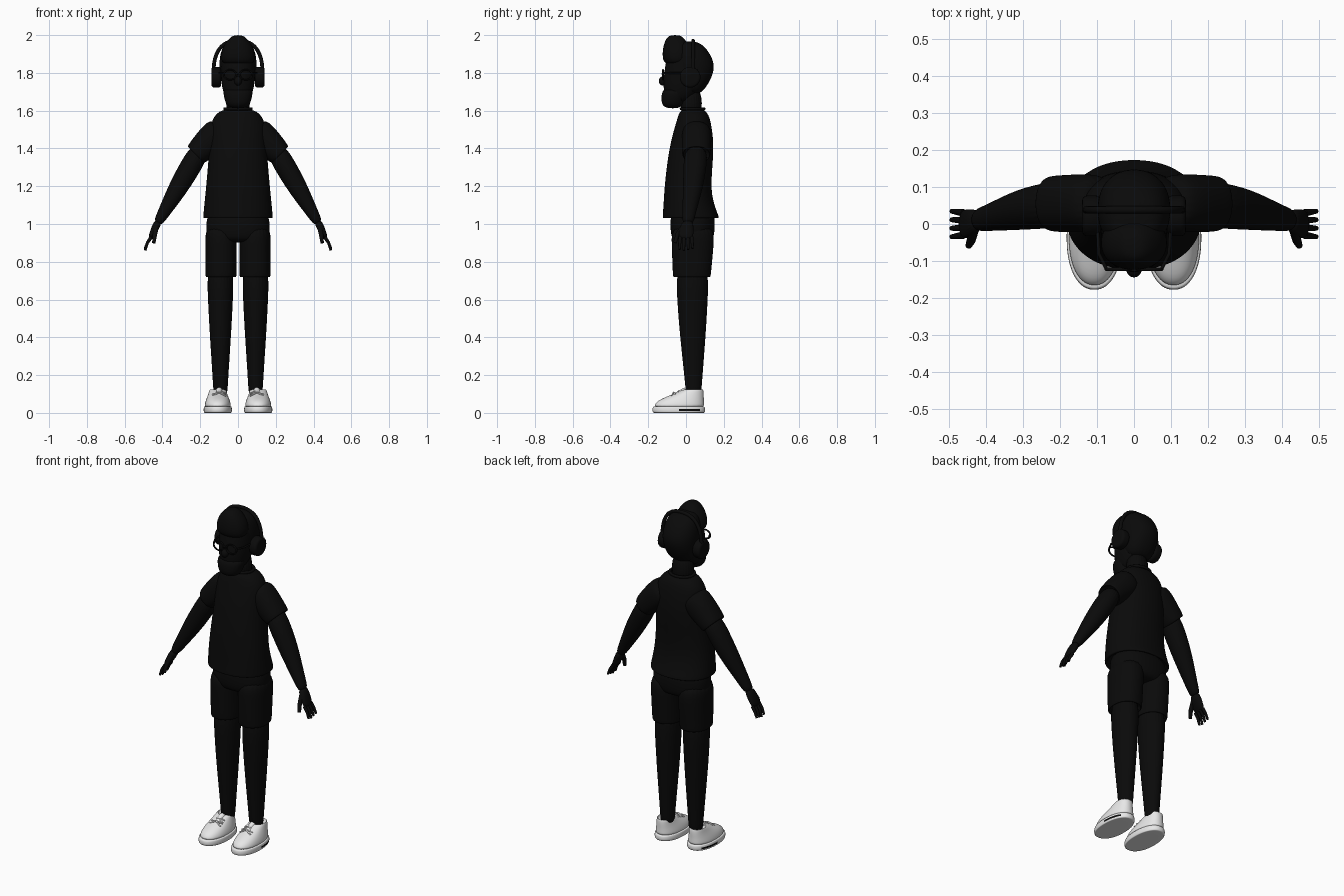
import bpy, bmesh, math

cube = bpy.data.objects.get("Cube")
if cube:
    bpy.data.objects.remove(cube, do_unlink=True)


def material(name, value):
    mat = bpy.data.materials.new(name)
    mat.use_nodes = True
    color = (value, value, value, 1)
    mat.diffuse_color = color
    mat.node_tree.nodes["Principled BSDF"].inputs["Base Color"].default_value = color
    return mat


BLACK = material("matte black", 0.003)
WHITE = material("shoe white", 0.8)
SIDES = (("left", 1), ("right", -1))


def finish(ob, name, mat=BLACK):
    ob.name = name
    ob.data.materials.append(mat)
    for face in ob.data.polygons:
        face.use_smooth = True
    return ob


def rounded(value, power):
    """Bend a sine or cosine towards a squarer outline."""
    return math.copysign(abs(value) ** (2 / power), value)


def fold(row, lift):
    """Inner copy of a ring, tucked inside a garment opening."""
    y, z, width, depth = row
    return (y, z + lift, width * 0.88, depth * 0.88)


def loft(name, x, rows, mat=BLACK, side=1, lean=0, power=2.2, sides=24):
    """Skin rounded rings (y, z, half width, half depth).
    Lean moves the rings outwards as they go down and tilts them to match."""
    bm = bmesh.new()
    tilt = math.atan(lean)
    rings = []
    for y, z, width, depth in rows:
        ring = []
        middle = x + lean * (rows[0][1] - z)
        for i in range(sides):
            angle = math.tau * i / sides
            u = width * rounded(math.cos(angle), power)
            v = depth * rounded(math.sin(angle), power)
            ring.append(bm.verts.new((side * (middle + u * math.cos(tilt)), y + v,
                                      z + u * math.sin(tilt))))
        rings.append(ring)
    for upper, lower in zip(rings, rings[1:]):
        for i in range(sides):
            bm.faces.new((upper[i - 1], upper[i], lower[i], lower[i - 1]))
    bm.faces.new(rings[0])
    bm.faces.new(rings[-1])
    bmesh.ops.recalc_face_normals(bm, faces=bm.faces)
    mesh = bpy.data.meshes.new(name)
    bm.to_mesh(mesh)
    bm.free()
    ob = bpy.data.objects.new(name, mesh)
    bpy.context.collection.objects.link(ob)
    smooth = ob.modifiers.new("Smooth", "SUBSURF")
    smooth.levels = smooth.render_levels = 2
    return finish(ob, name, mat)


def tube(name, points, radius, mat=BLACK, side=1, taper=1.0):
    """Round tube through points, thinning towards its end."""
    curve = bpy.data.curves.new(name, "CURVE")
    curve.dimensions = "3D"
    curve.bevel_depth = radius
    curve.use_fill_caps = True
    spline = curve.splines.new("POLY")
    last = len(points) - 1
    spline.points.add(last)
    for i, (x, y, z) in enumerate(points):
        spline.points[i].co = (side * x, y, z, 1)
        spline.points[i].radius = 1 + (taper - 1) * i / last
    ob = bpy.data.objects.new(name, curve)
    bpy.context.collection.objects.link(ob)
    bpy.ops.object.select_all(action="DESELECT")
    ob.select_set(True)
    bpy.context.view_layer.objects.active = ob
    bpy.ops.object.convert(target="MESH")
    finish(bpy.context.object, name, mat)


def ring(name, location, radius, thickness, scale, rotation=(0, 0, 0)):
    bpy.ops.mesh.primitive_torus_add(location=location, rotation=rotation,
                                     major_radius=radius, minor_radius=thickness)
    bpy.context.object.scale = scale
    finish(bpy.context.object, name)


# Shirt, from neck to folded hem
hem = (0.025, 1.03, 0.185, 0.15)
loft("shirt", 0, [
    (0.035, 1.61, 0.08, 0.06), (0.04, 1.58, 0.12, 0.08), (0.04, 1.53, 0.15, 0.095),
    (0.03, 1.4, 0.152, 0.122), (0.007, 1.2, 0.17, 0.122), (0.015, 1.1, 0.18, 0.135),
    (0.025, 1.04, 0.186, 0.15), hem, fold(hem, 0), fold(hem, 0.05)])
ring("collar", (0, 0.035, 1.61), 0.07, 0.008, (1, 0.88, 1))

# Seat of the shorts
loft("shorts_seat", 0, [(0.035, 1.08, 0.16, 0.115), (0.035, 1, 0.17, 0.12),
                        (0.035, 0.93, 0.17, 0.115), (0.035, 0.9, 0.12, 0.09)])

for label, side in SIDES:
    # Sleeve and arm
    cuff = (0.055, 1.365, 0.064, 0.076)
    loft(label + "_sleeve", 0.08, [
        (0.055, 1.51, 0.07, 0.07), (0.057, 1.47, 0.083, 0.08), (0.055, 1.41, 0.074, 0.078),
        cuff, fold(cuff, 0), fold(cuff, 0.03)], side=side, lean=1)
    loft(label + "_arm", 0.19, [
        (0.055, 1.41, 0.056, 0.066), (0.046, 1.28, 0.057, 0.06), (0.035, 1.18, 0.051, 0.052),
        (0.015, 1.05, 0.031, 0.034), (0.01, 1, 0.024, 0.031)], side=side, lean=0.58, power=2)

    # Hand
    loft(label + "_palm", 0.418, [
        (0.01, 1.02, 0.024, 0.03), (0, 0.96, 0.018, 0.04), (0, 0.92, 0.01, 0.038)],
        side=side, lean=0.5)
    for i, finger in enumerate(("little", "ring", "middle", "index")):
        y = 0.03 - i * 0.02
        tip = 0.86 + 0.005 * abs(i - 2)
        tube(f"{label}_{finger}_finger", [(0.46, y, 0.93), (0.48, y * 1.1, 0.9),
             (0.492, y * 1.15, tip)], 0.01, side=side, taper=0.65)
    tube(label + "_thumb", [(0.432, -0.01, 0.99), (0.44, -0.045, 0.945), (0.446, -0.058, 0.9)],
         0.015, side=side, taper=0.6)

    # Shorts leg and bare leg
    cuff = (0.031, 0.717, 0.082, 0.1)
    loft(label + "_shorts_leg", 0.09, [
        (0.036, 1, 0.084, 0.115), (0.036, 0.9, 0.083, 0.113), (0.031, 0.74, 0.083, 0.102),
        cuff, fold(cuff, 0), fold(cuff, 0.04)], side=side)
    loft(label + "_leg", 0.093, [
        (0.034, 0.8, 0.074, 0.09), (0.034, 0.6, 0.067, 0.082), (0.036, 0.4, 0.056, 0.068),
        (0.04, 0.15, 0.039, 0.044), (0.04, 0.08, 0.037, 0.04)], side=side, power=2)

    # Shoe sole with a dark patch on its outer edge
    layers = ((0, 0.9), (0, 0.97), (0.01, 1), (0.02, 1), (0.034, 0.98), (0.034, 0.9))
    sole = loft(label + "_shoe_sole", 0.107,
                [(-0.038, z, 0.075 * grow, 0.14 * grow) for z, grow in layers],
                WHITE, side, sides=48)
    sole.data.materials.append(BLACK)
    for face in sole.data.polygons:
        x, y, z = face.center
        if side * x > 0.14 and abs(y - 0.02) < 0.05 and abs(z - 0.015) < 0.003:
            face.material_index = 1

    # Shoe upper, tongue and laces
    mouth = (0.04, 0.124, 0.044, 0.052)
    loft(label + "_shoe_upper", 0.107, [
        (-0.037, 0.025, 0.07, 0.134), (-0.035, 0.045, 0.07, 0.132), (-0.025, 0.07, 0.063, 0.12),
        (0.015, 0.1, 0.05, 0.08), mouth, fold(mouth, 0), fold(mouth, -0.02)],
        WHITE, side, lean=0)
    tube(label + "_shoe_tongue", [(0.1, -0.07, 0.08), (0.1, 0, 0.12)], 0.017, WHITE, side)
    for row in range(3):
        y, z = row * 0.027 - 0.075, row * 0.008 + 0.09
        for cross in (1, -1):
            reach = cross * (0.036 - row * 0.003)
            tube(f"{label}_lace", [(0.1 - reach, y, z), (0.1, y + 0.01, z + 0.018),
                 (0.1 + reach, y + 0.02, z + 0.008)], 0.004, WHITE, side)

    # Headphone cup
    bpy.ops.mesh.primitive_cylinder_add(radius=0.055, depth=0.05, rotation=(0, math.pi / 2, 0),
                                        location=(side * 0.115, 0.022, 1.777))
    cup = finish(bpy.context.object, label + "_headphone_cup")
    bevel = cup.modifiers.new("Bevel", "BEVEL")
    bevel.width, bevel.segments = 0.014, 4

    # Glasses rim and temple
    ring(label + "_glasses_rim", (side * 0.042, -0.122, 1.79), 0.033, 0.005, (1, 0.8, 1),
         (math.pi / 2, 0, 0))
    tube(label + "_glasses_temple", [(0.075, -0.12, 1.8), (0.095, -0.08, 1.8), (0.1, 0.02, 1.8)],
         0.005, side=side)

# Neck, head and beard
loft("neck", 0, [(0.025, 1.74, 0.066, 0.06), (0.03, 1.54, 0.068, 0.06)], power=2)
loft("head", 0, [
    (0, 1.94, 0.06, 0.07), (0, 1.89, 0.09, 0.105), (-0.01, 1.77, 0.092, 0.11),
    (-0.02, 1.71, 0.083, 0.1), (-0.045, 1.635, 0.055, 0.06)])
loft("beard", 0, [
    (-0.05, 1.725, 0.08, 0.07), (-0.065, 1.68, 0.077, 0.067), (-0.07, 1.63, 0.064, 0.06),
    (-0.07, 1.612, 0.035, 0.03)])

# Nose and glasses bridge
bpy.ops.mesh.primitive_uv_sphere_add(radius=0.02, location=(0, -0.124, 1.757))
bpy.context.object.scale.z = 1.2
finish(bpy.context.object, "nose")
tube("glasses_bridge", [(-0.012, -0.124, 1.795), (0.012, -0.124, 1.795)], 0.005)

# Hair: back cap and swept-up front
loft("back_hair", 0, [
    (0.01, 1.968, 0.04, 0.04), (0.02, 1.945, 0.082, 0.078), (0.035, 1.88, 0.099, 0.106),
    (0.04, 1.82, 0.1, 0.115), (0.04, 1.74, 0.09, 0.08), (0.035, 1.685, 0.06, 0.04)])
loft("front_hair", 0, [
    (-0.058, 2, 0.02, 0.025), (-0.057, 1.985, 0.046, 0.048), (-0.052, 1.94, 0.081, 0.07),
    (-0.05, 1.88, 0.094, 0.077), (-0.05, 1.84, 0.08, 0.06)])

# Headphone band, arching over the hair
steps = [math.pi * i / 24 for i in range(25)]
tube("headphone_band", [(0.13 * rounded(math.cos(a), 2.5), 0.038,
     1.79 + 0.18 * rounded(math.sin(a), 2.5)) for a in steps], 0.01)
